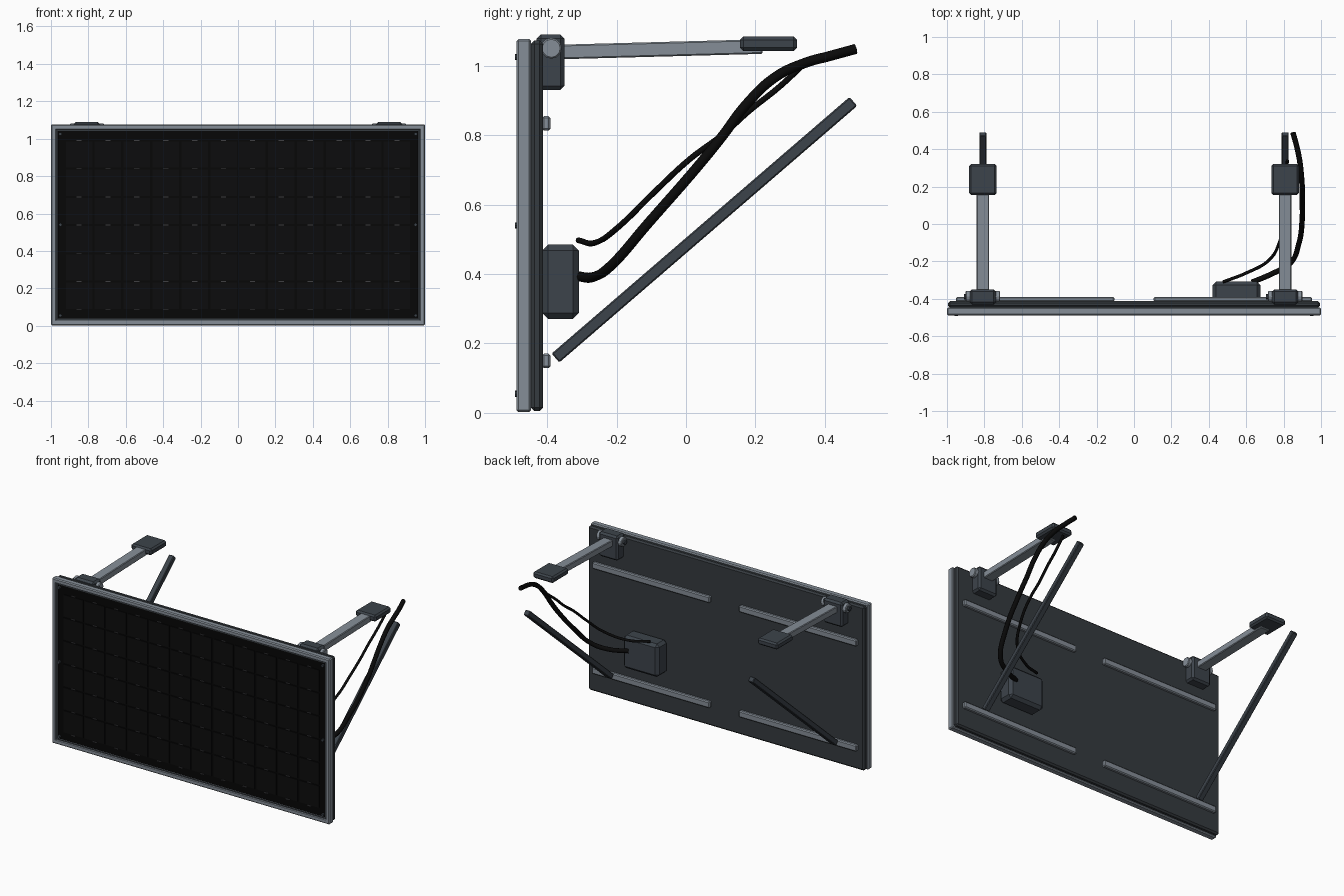
import bpy, bmesh, math
from mathutils import Vector

if "Cube" in bpy.data.objects:
    bpy.data.objects.remove(bpy.data.objects["Cube"])


def material(name, rgb):
    m = bpy.data.materials.new(name)
    m.diffuse_color = (*rgb, 1)
    m.use_nodes = True
    m.node_tree.nodes["Principled BSDF"].inputs["Base Color"].default_value = m.diffuse_color
    return m


ALU = material("aluminium grey", (0.235, 0.27, 0.31))
BACK = material("back sheet charcoal", (0.036, 0.043, 0.050))
STEEL = material("dark slate", (0.046, 0.057, 0.070))
GLASS = material("glass black", (0.002, 0.002, 0.002))
CELL = material("cell black", (0.0038, 0.0038, 0.004))
TAB = material("contact grey", (0.05, 0.05, 0.055))
RUBBER = material("cable black", (0.003, 0.003, 0.003))


def finish(name, bm, mats, bevel=0.0):
    me = bpy.data.meshes.new(name)
    bm.to_mesh(me)
    bm.free()
    for m in mats:
        me.materials.append(m)
    ob = bpy.data.objects.new(name, me)
    bpy.context.collection.objects.link(ob)
    if bevel:
        mod = ob.modifiers.new("edge", 'BEVEL')
        mod.width, mod.segments, mod.limit_method = bevel, 1, 'ANGLE'
    return ob


def add_box(bm, lo, hi):
    lo, hi = Vector(lo), Vector(hi)
    vs = bmesh.ops.create_cube(bm, size=1)["verts"]
    for v in vs:
        v.co = (lo + hi) / 2 + v.co * (hi - lo)


def box(name, lo, hi, mat, bevel=0.0):
    bm = bmesh.new()
    add_box(bm, lo, hi)
    return finish(name, bm, [mat], bevel)


def beam(name, a, b, width, thick, mat, bevel=0.004):
    """Square bar in a plane of constant x, from a to b."""
    a, b = Vector(a), Vector(b)
    d = b - a
    ob = box(name, (-width / 2, -d.length / 2, -thick / 2), (width / 2, d.length / 2, thick / 2), mat, bevel)
    ob.location = (a + b) / 2
    ob.rotation_euler.x = math.atan2(d.z, d.y)
    return ob


def cylinder(name, centre, radius, depth, axis, sides, mat, bevel=0.0):
    bm = bmesh.new()
    bmesh.ops.create_cone(bm, cap_ends=True, segments=sides, radius1=radius, radius2=radius, depth=depth)
    ob = finish(name, bm, [mat], bevel)
    ob.location = centre
    ob.rotation_euler = (0, math.pi / 2, 0) if axis == 'x' else (math.pi / 2, 0, 0)
    return ob


def cable(name, points, radius):
    cu = bpy.data.curves.new(name, 'CURVE')
    cu.dimensions = '3D'
    cu.bevel_depth, cu.bevel_resolution = radius, 2
    cu.use_fill_caps, cu.resolution_u = True, 6
    sp = cu.splines.new('BEZIER')
    sp.bezier_points.add(len(points) - 1)
    for bp, p in zip(sp.bezier_points, points):
        bp.co = p
        bp.handle_left_type = bp.handle_right_type = 'AUTO'
    cu.materials.append(RUBBER)
    ob = bpy.data.objects.new(name, cu)
    bpy.context.collection.objects.link(ob)
    bpy.ops.object.select_all(action='DESELECT')
    ob.select_set(True)
    bpy.context.view_layer.objects.active = ob
    bpy.ops.object.convert(target='MESH')
    bpy.ops.object.shade_smooth_by_angle(angle=math.radians(50))


# Front frame: box with stepped recess ending in the glass
bm = bmesh.new()
add_box(bm, (-1, -0.488, 0.002), (1, -0.446, 1.077))
outer = [e for e in bm.edges]
bmesh.ops.bevel(bm, geom=outer, offset=0.006, segments=1, affect='EDGES')
front = min(bm.faces, key=lambda f: f.calc_center_median().y)
bmesh.ops.inset_region(bm, faces=[front], thickness=0.027)
bmesh.ops.inset_region(bm, faces=[front], thickness=0.003, depth=-0.008)
lip = bmesh.ops.inset_region(bm, faces=[front], thickness=0.012)["faces"]
for f in lip:
    f.material_index = 1
bmesh.ops.inset_region(bm, faces=[front], thickness=0.001, depth=-0.003)
front.material_index = 2
finish("front_frame", bm, [ALU, BACK, GLASS])
box("back_tray", (-0.994, -0.447, 0.005), (0.994, -0.412, 1.073), BACK, 0.01)

# Solar cells and their contact tabs
PITCH, Z0 = 0.1545, 0.085
cells, tabs = bmesh.new(), bmesh.new()
for c in range(12):
    x = (c - 5.5) * PITCH
    for r in range(7):
        z = Z0 + r * 0.151
        if r < 6:
            add_box(cells, (x - 0.071, -0.482, z + 0.005), (x + 0.071, -0.474, z + 0.146))
        add_box(tabs, (x - 0.014, -0.483, z - 0.002), (x + 0.014, -0.475, z + 0.002))
finish("solar_cells", cells, [CELL])
finish("contact_tabs", tabs, [TAB])

for s, side in ((-1, "left"), (1, "right")):
    # Front screws
    for z in (0.055, 0.54, 1.025):
        cylinder(f"screw_{side}", (s * 0.95, -0.483, z), 0.009, 0.018, 'y', 8, STEEL)
    # Back rails
    for z in (0.15, 0.834):
        a, b = sorted((s * 0.105, s * 0.952))
        box(f"back_rail_{side}", (a, -0.415, z - 0.021), (b, -0.39, z + 0.021), ALU, 0.006)
    # Hinge bracket with pivot
    x = s * 0.808
    box(f"hinge_bracket_{side}", (x - 0.07, -0.43, 0.93), (x + 0.07, -0.35, 1.09), STEEL, 0.012)
    cylinder(f"hinge_pivot_{side}", (x, -0.388, 1.05), 0.03, 0.184, 'x', 12, ALU, 0.004)
    cylinder(f"pivot_nut_{side}", (x - 0.095, -0.388, 1.05), 0.015, 0.014, 'x', 6, STEEL)
    # Upper arm with end pad
    beam(f"arm_{side}", (x, -0.38, 1.039), (x, 0.22, 1.055), 0.066, 0.042, ALU)
    box(f"arm_pad_{side}", (x - 0.073, 0.155, 1.042), (x + 0.073, 0.32, 1.084), STEEL, 0.01)
    # Diagonal strut
    beam(f"strut_{side}", (x, -0.376, 0.158), (x, 0.482, 0.897), 0.037, 0.034, STEEL)

# Junction box and cables
box("junction_box", (0.42, -0.415, 0.27), (0.675, -0.308, 0.485), STEEL, 0.018)
cable("thick_cable", [
    (0.63, -0.312, 0.393), (0.74, -0.265, 0.392), (0.83, -0.215, 0.425), (0.88, -0.11, 0.545),
    (0.90, 0.04, 0.717), (0.90, 0.107, 0.80), (0.90, 0.17, 0.884), (0.895, 0.257, 0.967),
    (0.885, 0.343, 1.008), (0.87, 0.415, 1.028), (0.85, 0.488, 1.048)], 0.0145)
cable("thin_cable", [
    (0.475, -0.31, 0.497), (0.60, -0.262, 0.49), (0.72, -0.195, 0.535), (0.78, -0.09, 0.637),
    (0.80, 0.01, 0.73), (0.805, 0.11, 0.805), (0.81, 0.18, 0.868), (0.815, 0.27, 0.94),
    (0.82, 0.34, 1.005)], 0.0085)
